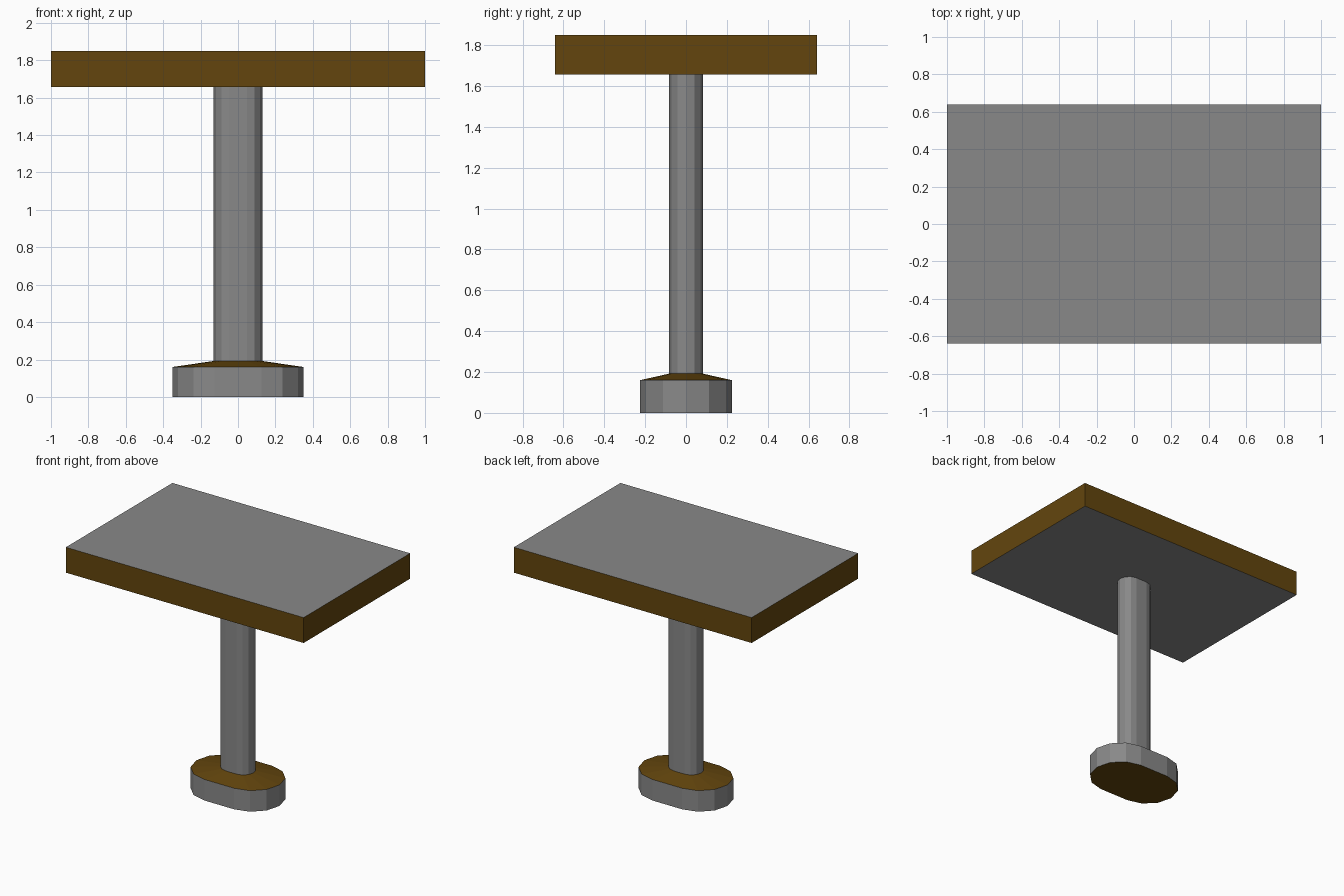
import bpy, bmesh, math

if "Cube" in bpy.data.objects:
    bpy.data.objects.remove(bpy.data.objects["Cube"])


def material(name, rgb):
    m = bpy.data.materials.new(name)
    m.diffuse_color = (*rgb, 1)
    m.use_nodes = True
    m.node_tree.nodes["Principled BSDF"].inputs["Base Color"].default_value = m.diffuse_color
    return m


GREY = material("grey metal", (0.25, 0.25, 0.25))
BROWN = material("brown wood", (0.125, 0.06, 0.004))


def stadium(half_straight, radius, steps=6):
    """Outline with straight long sides and round ends, counter-clockwise."""
    pts = []
    for side in (1, -1):
        for i in range(steps + 1):
            a = math.pi * i / steps - math.pi / 2
            pts.append((side * (half_straight + radius * math.cos(a)),
                        side * radius * math.sin(a)))
    return pts


def loft(name, sections, is_brown):
    """Join (outline, height) sections and cap both ends."""
    bm = bmesh.new()
    rings = [[bm.verts.new((x, y, z)) for x, y in outline] for outline, z in sections]
    n = len(rings[0])
    for low, high in zip(rings, rings[1:]):
        for i in range(n):
            j = (i + 1) % n
            bm.faces.new((low[i], low[j], high[j], high[i]))
    bm.faces.new(rings[0][::-1])
    bm.faces.new(rings[-1])
    bm.normal_update()
    for f in bm.faces:
        f.material_index = int(is_brown(f.normal))
    mesh = bpy.data.meshes.new(name)
    bm.to_mesh(mesh)
    bm.free()
    mesh.materials.append(GREY)
    mesh.materials.append(BROWN)
    obj = bpy.data.objects.new(name, mesh)
    bpy.context.collection.objects.link(obj)
    return obj


foot = stadium(0.125, 0.225)
post = stadium(0.047, 0.083)
top = [(-1, -0.64), (1, -0.64), (1, 0.64), (-1, 0.64)]

# Foot: grey rim, brown sloped top and underside
loft("foot", [(foot, 0), (foot, 0.16), (post, 0.192)], lambda n: abs(n.z) > 0.5)
# Grey post
loft("post", [(post, 0.192), (post, 1.657)], lambda n: False)
# Table top: brown edges, grey faces
loft("table_top", [(top, 1.657), (top, 1.85)], lambda n: abs(n.z) < 0.5)
